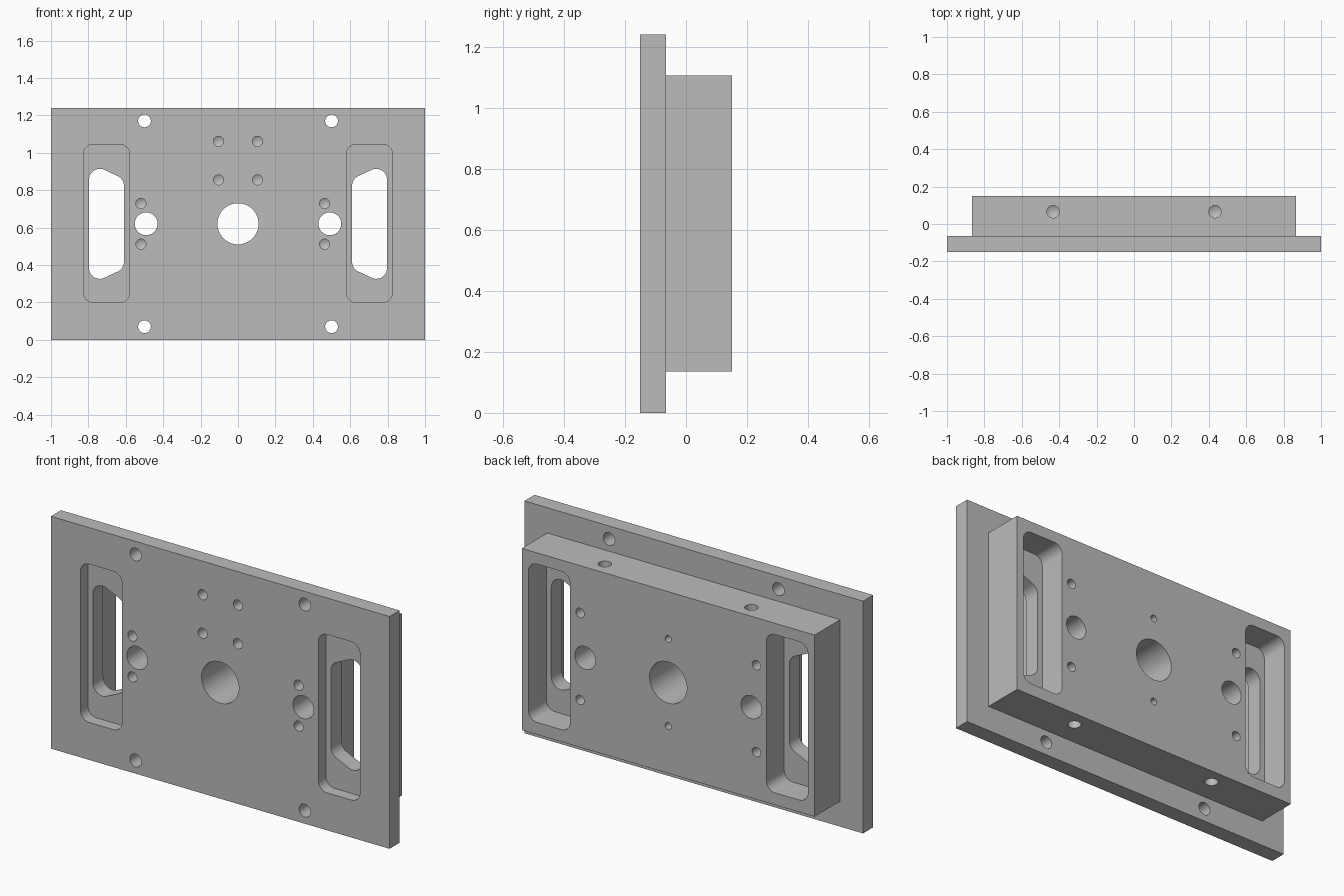
import bpy, bmesh
from math import pi, cos, sin, tan, radians
from mathutils import Vector

if "Cube" in bpy.data.objects:
    bpy.data.objects.remove(bpy.data.objects["Cube"])

HEIGHT, MID = 1.24, 0.62
FRONT, STEP, BACK = -0.15, -0.065, 0.15
BLOCK_X, BLOCK_LOW, BLOCK_TOP = 0.865, 0.135, 1.105


def mesh_object(name, bm):
    bmesh.ops.recalc_face_normals(bm, faces=bm.faces)
    mesh = bpy.data.meshes.new(name)
    bm.to_mesh(mesh)
    bm.free()
    obj = bpy.data.objects.new(name, mesh)
    bpy.context.scene.collection.objects.link(obj)
    return obj


def box(name, low, high):
    bm = bmesh.new()
    bmesh.ops.create_cube(bm, size=1)
    for v in bm.verts:
        v.co = [a + (c + 0.5) * (b - a) for a, b, c in zip(low, high, v.co)]
    return mesh_object(name, bm)


def circle(x, z, r, n=40):
    return [(x + r * cos(2 * pi * i / n), z + r * sin(2 * pi * i / n)) for i in range(n)]


def rounded(corners, r, steps=8):
    """Round every corner of a convex outline with radius r."""
    out = []
    for i, corner in enumerate(corners):
        p = Vector(corner)
        a = (Vector(corners[i - 1]) - p).normalized()
        b = (Vector(corners[(i + 1) % len(corners)]) - p).normalized()
        half = a.angle(b) / 2
        centre = p + (a + b).normalized() * (r / sin(half))
        start = p + a * (r / tan(half)) - centre
        end = p + b * (r / tan(half)) - centre
        for k in range(steps + 1):
            spoke = start.lerp(end, k / steps).normalized() * r
            out.append(tuple(centre + spoke))
    return out


def cut(outline, start, end, tip=0, axis="Y"):
    """Remove a prism from the body, with an optional pointed drill end."""
    def place(p, t):
        return (p[0], t, p[1]) if axis == "Y" else (p[0], p[1], t)
    bm = bmesh.new()
    near = [bm.verts.new(place(p, start)) for p in outline]
    far = [bm.verts.new(place(p, end)) for p in outline]
    bm.faces.new(near)
    n = len(outline)
    for i in range(n):
        j = (i + 1) % n
        bm.faces.new((near[i], near[j], far[j], far[i]))
    if tip:
        mid = [sum(c) / n for c in zip(*outline)]
        apex = bm.verts.new(place(mid, end + tip))
        for i in range(n):
            bm.faces.new((far[i], far[(i + 1) % n], apex))
    else:
        bm.faces.new(far)
    combine(mesh_object("cutter", bm), "DIFFERENCE")


def combine(other, operation):
    mod = body.modifiers.new("combine", "BOOLEAN")
    mod.operation, mod.solver, mod.object = operation, "EXACT", other
    graph = bpy.context.evaluated_depsgraph_get()
    mesh = bpy.data.meshes.new_from_object(body.evaluated_get(graph))
    body.modifiers.clear()
    body.data = mesh
    bpy.data.objects.remove(other)


# Front plate with the thicker block on its back
body = box("mounting_plate", (-1, FRONT, 0), (1, STEP, HEIGHT))
combine(box("rear_block", (-BLOCK_X, STEP - 0.03, BLOCK_LOW),
            (BLOCK_X, BACK, BLOCK_TOP)), "UNION")

# Central bore
cut(circle(0, MID, 0.11, 64), -0.3, 0.3)

for side in (-1, 1):
    # Side pockets from both faces, joined by a slanted slot
    inner, outer = 0.58 * side, 0.825 * side
    pocket = rounded([(inner, 0.2), (outer, 0.2), (outer, 1.045), (inner, 1.045)], 0.05)
    cut(pocket, -0.3, -0.087)
    cut(pocket, 0.3, 0)
    inner, outer = 0.61 * side, 0.796 * side
    slot = [(inner, MID - 0.24), (outer, MID - 0.326),
            (outer, MID + 0.326), (inner, MID + 0.24)]
    cut(rounded(slot, 0.056), -0.25, 0.2)

    # Side bores
    cut(circle(0.491 * side, MID, 0.061, 48), -0.3, 0.3)

    for up in (-1, 1):
        # Corner bolt holes
        cut(circle(0.5 * side, MID + 0.55 * up, 0.034), -0.3, 0.3)
        # Drilled holes in the front: upper square, then beside the bores
        cut(circle(0.104 * side, 0.958 + 0.103 * up, 0.027), -0.2, -0.03, 0.016)
        cut(circle(0.491 * side - 0.028, MID + 0.109 * up, 0.027), -0.2, -0.03, 0.016)
        # Drilled holes in the back
        cut(circle(0.521 * side, MID + 0.232 * up, 0.025), 0.2, 0.03, -0.015)
        # Drilled holes in the top and bottom of the block
        edge = BLOCK_TOP if up > 0 else BLOCK_LOW
        cut(circle(0.433 * side, 0.066, 0.033), edge + 0.05 * up,
            edge - 0.18 * up, -0.02 * up, "Z")

# Small drilled pair above and below the central bore, at the back
for up in (-1, 1):
    cut(circle(0, MID + 0.232 * up, 0.018), 0.2, 0.03, -0.011)

# Plain grey metal
grey = bpy.data.materials.new("grey_metal")
grey.use_nodes = True
colour = (0.5, 0.5, 0.5, 1)
grey.diffuse_color = colour
grey.node_tree.nodes["Principled BSDF"].inputs["Base Color"].default_value = colour
body.data.materials.clear()
body.data.materials.append(grey)
for face in body.data.polygons:
    face.material_index = 0

bpy.ops.object.select_all(action="DESELECT")
body.select_set(True)
bpy.context.view_layer.objects.active = body
bpy.ops.object.shade_smooth_by_angle(angle=radians(25))
